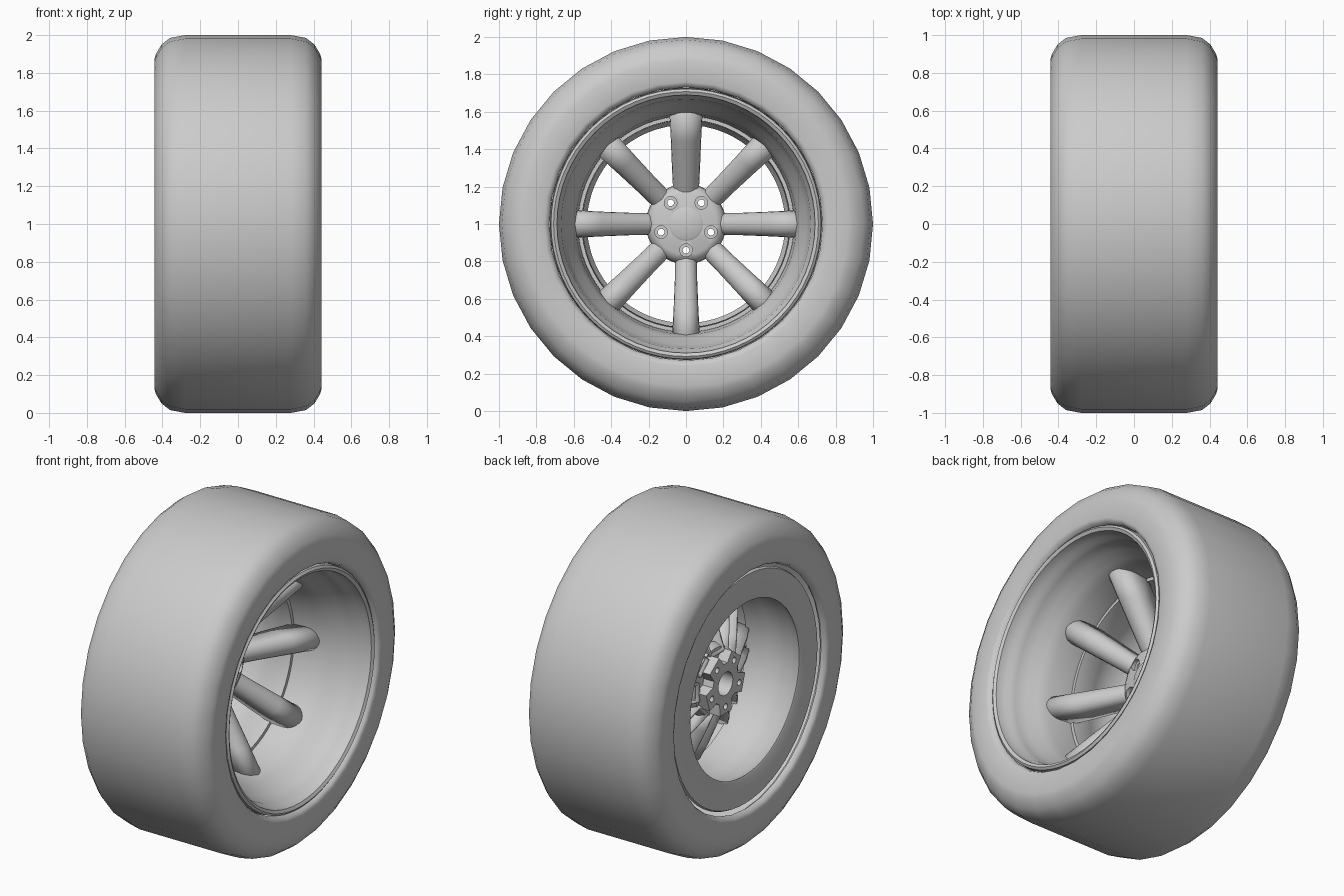
import bpy, bmesh, math
from math import sin, cos, pi

if "Cube" in bpy.data.objects:
    bpy.data.objects.remove(bpy.data.objects["Cube"])

CZ = 1.0  # axle height


def finish(name, bm, angle=35, smooth=True):
    bmesh.ops.remove_doubles(bm, verts=bm.verts, dist=1e-5)
    bmesh.ops.recalc_face_normals(bm, faces=bm.faces)
    me = bpy.data.meshes.new(name)
    bm.to_mesh(me)
    bm.free()
    ob = bpy.data.objects.new(name, me)
    bpy.context.collection.objects.link(ob)
    bpy.ops.object.select_all(action='DESELECT')
    ob.select_set(True)
    bpy.context.view_layer.objects.active = ob
    if smooth:
        bpy.ops.object.shade_smooth_by_angle(angle=math.radians(angle))
    return ob


def revolve(bm, prof, n, closed=True, cy=0.0, cz=CZ):
    """Turn (x, radius) points around an axis parallel to x."""
    rings = []
    for x, r in prof:
        if r == 0:
            rings.append([bm.verts.new((x, cy, cz))] * n)
        else:
            rings.append([bm.verts.new((x, cy + r * cos(2 * pi * i / n), cz + r * sin(2 * pi * i / n)))
                          for i in range(n)])
    m = len(rings)
    for k in range(m if closed else m - 1):
        a, b = rings[k], rings[(k + 1) % m]
        for i in range(n):
            j = (i + 1) % n
            vs = list(dict.fromkeys([a[i], a[j], b[j], b[i]]))
            if len(vs) > 2:
                bm.faces.new(vs)


def lathe(name, prof, n, closed=True, angle=35):
    bm = bmesh.new()
    revolve(bm, prof, n, closed)
    return finish(name, bm, angle)


def cut(ob, cutter):
    mod = ob.modifiers.new("holes", 'BOOLEAN')
    mod.operation = 'DIFFERENCE'
    mod.solver = 'EXACT'
    mod.object = cutter


# Tyre: hollow shell with rounded shoulders
half_out = [(.28, 1.0), (.36, .985), (.405, .95), (.435, .90), (.443, .87), (.443, .76), (.435, .74), (.41, .73)]
half_in = [(.395, .74), (.40, .87), (.34, .95)]
half = half_out + half_in
lathe("tyre", half + [(-x, r) for x, r in reversed(half)], 32, angle=50)

# Rim: front lip, dished barrel, spoke seat ring, rear bowl and rear flange
rim = [(.38, .728), (.425, .722), (.435, .708), (.425, .69), (.37, .683), (.35, .668), (.31, .662),
       (.25, .645), (.19, .61), (.13, .59), (0, .577), (-.02, .577), (-.02, .557), (-.12, .552),
       (-.16, .57), (-.24, .58), (-.32, .568), (-.37, .545), (-.40, .53), (-.405, .54),
       (-.405, .70), (-.39, .708), (-.375, .70), (-.37, .63), (-.2, .615), (0, .62), (.15, .64),
       (.25, .68), (.34, .71)]
lathe("rim", rim, 64)

# Spokes: eight channel sections, rounded in front and open behind
bm = bmesh.new()
# radius, crown centre x, half width, rear edge x
stations = [(.18, -.15, .058, -.22), (.30, -.085, .060, -.17), (.45, -.005, .066, -.10), (.60, .07, .074, -.015)]
for s in range(8):
    a = s * pi / 4
    rows = []
    for r, cx, w, back in stations:
        pts = [(back, w)] + [(cx + w * sin(pi * k / 10), w * cos(pi * k / 10)) for k in range(11)] + [(back, -w)]
        rows.append([bm.verts.new((x, r * cos(a) - t * sin(a), CZ + r * sin(a) + t * cos(a))) for x, t in pts])
    for p, q in zip(rows, rows[1:]):
        for i in range(len(p) - 1):
            bm.faces.new((p[i], p[i + 1], q[i + 1], q[i]))
    bm.faces.new(rows[0])  # inner end cap
spokes = finish("spokes", bm)
sol = spokes.modifiers.new("wall", 'SOLIDIFY')
sol.thickness = .015
sol.offset = -1

# Cutters: five stepped bolt holes and the rear centre bore
lug_angles = [-pi / 2 + k * 2 * pi / 5 for k in range(5)]
bm = bmesh.new()
for a in lug_angles:
    revolve(bm, [(.1, 0), (.1, .034), (-.105, .034), (-.105, .018), (-.4, .018), (-.4, 0)], 20,
            closed=False, cy=.14 * cos(a), cz=CZ + .14 * sin(a))
revolve(bm, [(-.12, 0), (-.12, .07), (-.4, .07), (-.4, 0)], 32, closed=False)
cutter = finish("hole_cutter", bm, smooth=False)
cutter.hide_render = True
cutter.hide_viewport = True

# Hub: domed centre the spokes run into
hub = lathe("hub", [(-.08, 0), (-.08, .165), (-.092, .19), (-.12, .21), (-.16, .215), (-.20, .20), (-.20, 0)],
            48, closed=False)
cut(hub, cutter)

# Mounting plate: five-armed pad behind the hub
bm = bmesh.new()
outline = []
for a in lug_angles:
    for d, r in ((-.30, .19), (.30, .19), (.48, .125), (2 * pi / 5 - .48, .125)):
        outline.append((r * cos(a + d), CZ + r * sin(a + d)))
front = [bm.verts.new((-.19, y, z)) for y, z in outline]
rear = [bm.verts.new((-.27, y, z)) for y, z in outline]
bm.faces.new(front)
bm.faces.new(rear[::-1])
for i in range(len(front)):
    j = (i + 1) % len(front)
    bm.faces.new((front[i], rear[i], rear[j], front[j]))
plate = finish("mounting_plate", bm, smooth=False)
cut(plate, cutter)

# Centre cap
lathe("centre_cap", [(-.064, 0), (-.066, .08), (-.072, .09), (-.09, .09), (-.09, 0)], 40, closed=False)
